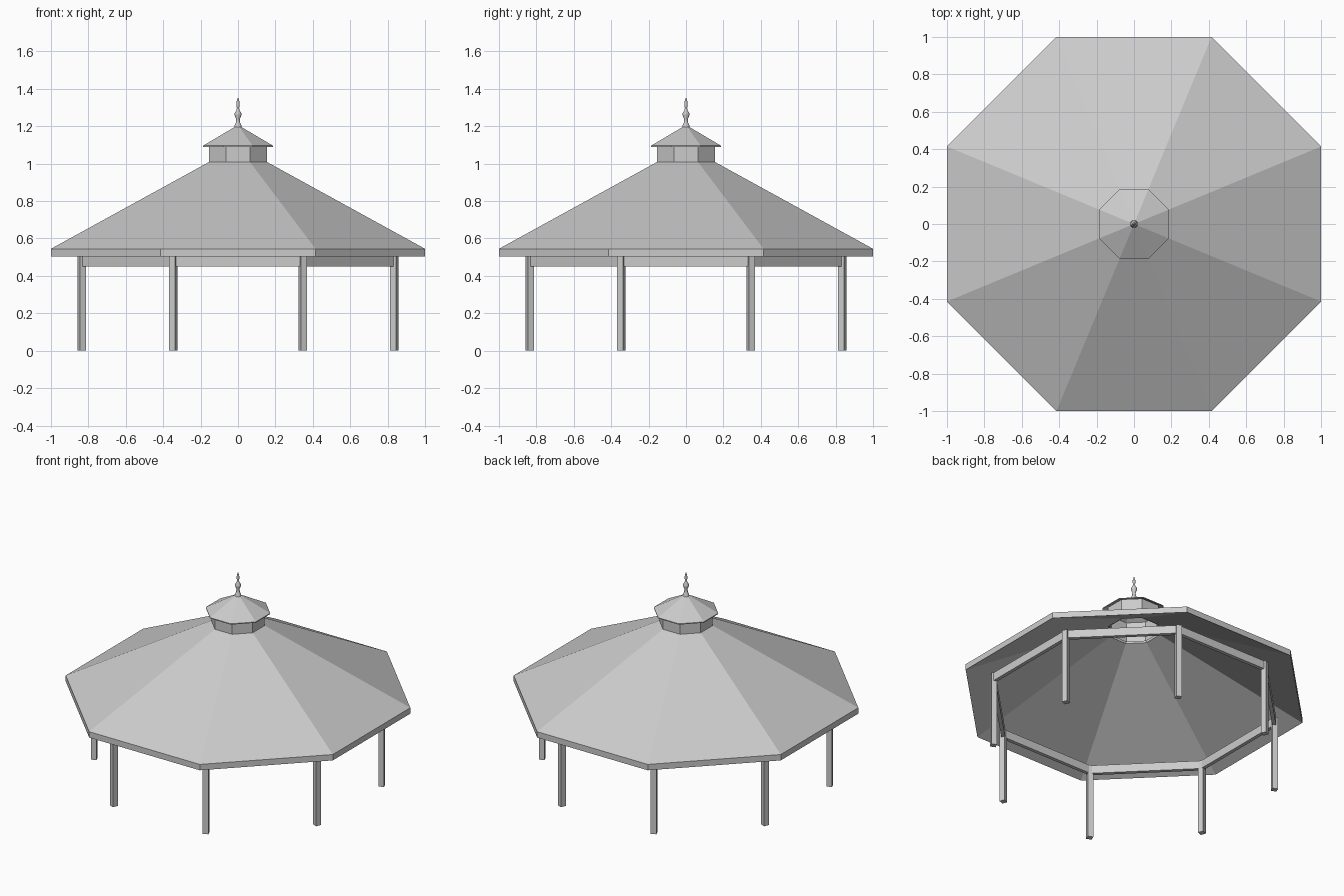
import bpy
import bmesh
import math
from mathutils import Matrix

if "Cube" in bpy.data.objects:
    bpy.data.objects.remove(bpy.data.objects["Cube"], do_unlink=True)

SIDES = 8
HALF = math.pi / SIDES

grey = bpy.data.materials.new("plain_grey")
grey.use_nodes = True
grey.diffuse_color = (0.6, 0.6, 0.6, 1)
grey.node_tree.nodes["Principled BSDF"].inputs["Base Color"].default_value = (0.6, 0.6, 0.6, 1)


def finish(name, bm):
    """Turn a bmesh into a named, coloured object."""
    bmesh.ops.recalc_face_normals(bm, faces=bm.faces[:])
    mesh = bpy.data.meshes.new(name)
    bm.to_mesh(mesh)
    bm.free()
    obj = bpy.data.objects.new(name, mesh)
    bpy.context.collection.objects.link(obj)
    mesh.materials.append(grey)
    return obj


def lathe(name, profile, sides=SIDES, closed=True):
    """Sweep (apothem, height) points around z, with flat sides facing the axes."""
    bm = bmesh.new()
    scale = 1 / math.cos(math.pi / sides)
    rings = []
    for i in range(sides):
        a = (i + 0.5) * math.tau / sides
        rings.append([bm.verts.new((r * scale * math.cos(a), r * scale * math.sin(a), z))
                      for r, z in profile])
    count = len(profile)
    for i in range(sides):
        here, after = rings[i], rings[(i + 1) % sides]
        for j in range(count if closed else count - 1):
            k = (j + 1) % count
            if profile[j][0] == 0 and profile[k][0] == 0:
                continue
            bm.faces.new((here[j], after[j], after[k], here[k]))
    bmesh.ops.remove_doubles(bm, verts=bm.verts[:], dist=1e-5)
    return finish(name, bm)


# Main roof: sloping shell with an upright rim and an opening under the cupola
lathe("main_roof", [(1, 0.505), (1, 0.545), (0.153, 1.01), (0.153, 0.97)])

# Cupola: wall ring and small pointed cap
lathe("cupola_wall", [(0.155, 0.99), (0.155, 1.105), (0.143, 1.11), (0.143, 0.975)])
lathe("cupola_cap", [(0, 1.197), (0.187, 1.09), (0.187, 1.096), (0, 1.207)], closed=False)

# Finial: turned spindle
finial = lathe("finial", [(0, 1.19), (0.02, 1.195), (0.017, 1.208), (0.011, 1.22),
                          (0.010, 1.24), (0.018, 1.258), (0.018, 1.27), (0.009, 1.285),
                          (0.006, 1.297), (0.009, 1.315), (0.007, 1.333), (0.003, 1.345),
                          (0, 1.355)], sides=16, closed=False)
bpy.ops.object.select_all(action="DESELECT")
finial.select_set(True)
bpy.context.view_layer.objects.active = finial
bpy.ops.object.shade_smooth_by_angle(angle=math.radians(50))

# Perimeter beam joining the posts
lathe("perimeter_beam", [(0.822, 0.45), (0.846, 0.45), (0.846, 0.505), (0.822, 0.505)])

# Posts: one square post at each corner, turned to face outward
for i in range(SIDES):
    bm = bmesh.new()
    place = (Matrix.Rotation((2 * i + 1) * HALF, 4, "Z")
             @ Matrix.Translation((0.903, 0, 0.2525))
             @ Matrix.Diagonal((0.035, 0.035, 0.505, 1)))
    bmesh.ops.create_cube(bm, size=1, matrix=place)
    finish(f"post_{i + 1}", bm)
